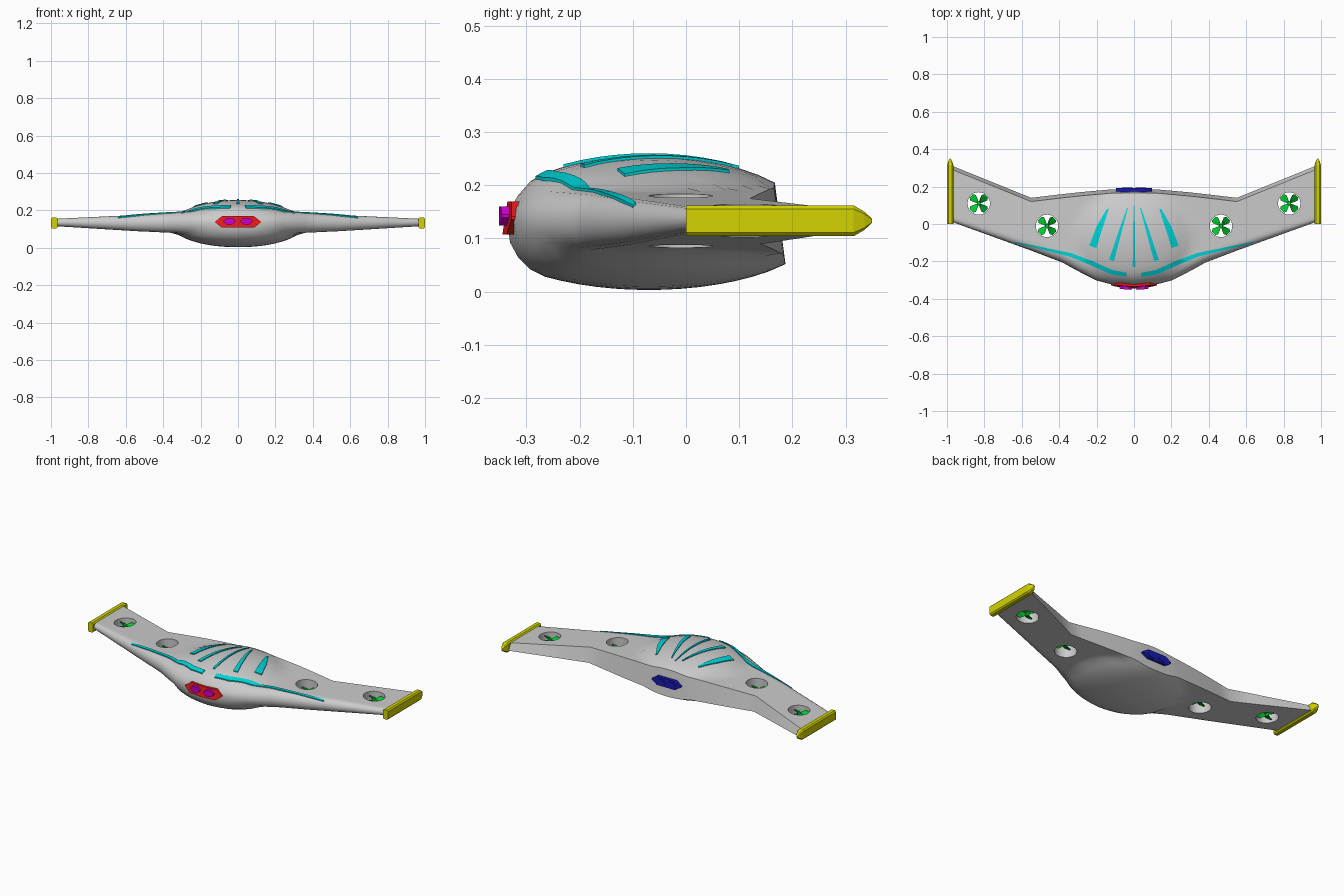
import bpy, bmesh
from math import sin, cos, pi, sqrt
from mathutils import Vector

if "Cube" in bpy.data.objects:
    bpy.data.objects.remove(bpy.data.objects["Cube"])


def material(name, rgb):
    m = bpy.data.materials.new(name)
    m.diffuse_color = (*rgb, 1)
    m.use_nodes = True
    m.node_tree.nodes["Principled BSDF"].inputs["Base Color"].default_value = m.diffuse_color
    return m


CYAN = material("cyan", (0, .65, .68))
GREEN = material("green", (0, .6, .03))
YELLOW = material("yellow", (.65, .65, 0))
RED = material("red", (.8, .01, .01))
MAGENTA = material("magenta", (.6, 0, .6))
BLUE = material("blue", (.01, .01, .45))


def loft(name, rings, mat=None, smooth=None):
    """Skin a list of closed rings and cap both ends."""
    bm = bmesh.new()
    vs = [[bm.verts.new(p) for p in r] for r in rings]
    n = len(vs[0])
    for a, b in zip(vs, vs[1:]):
        for i in range(n):
            j = (i + 1) % n
            bm.faces.new((a[i], a[j], b[j], b[i]))
    bm.faces.new(vs[0])
    bm.faces.new(vs[-1])
    bmesh.ops.recalc_face_normals(bm, faces=bm.faces)
    me = bpy.data.meshes.new(name)
    bm.to_mesh(me)
    bm.free()
    ob = bpy.data.objects.new(name, me)
    bpy.context.collection.objects.link(ob)
    if mat:
        me.materials.append(mat)
    if smooth:
        shade(ob, smooth)
    return ob


def shade(ob, angle):
    bpy.ops.object.select_all(action='DESELECT')
    ob.select_set(True)
    bpy.context.view_layer.objects.active = ob
    bpy.ops.object.shade_smooth_by_angle(angle=angle)


# Planform: x, leading y, trailing y, top z, bottom z, nose radius
PLAN = [(0, -.336, .187, .195, .07, .07), (.12, -.323, .185, .195, .07, .07),
        (.2, -.302, .178, .193, .072, .065), (.3, -.252, .169, .189, .077, .06),
        (.38, -.207, .16, .185, .081, .05), (.55, -.142, .14, .175, .089, .04),
        (.97, .01, .31, .155, .115, .025)]


def plan(x):
    x = min(abs(x), .97)
    for a, b in zip(PLAN, PLAN[1:]):
        if x <= b[0]:
            t = (x - a[0]) / (b[0] - a[0])
            return [p + (q - p) * t for p, q in zip(a, b)][1:]


def dome(x, y, rx, ry, power):
    return max(0, 1 - (x / rx) ** 2 - ((y + .07) / ry) ** 2) ** power


def surface(x, y, top=True):
    """Height of the hull's upper or lower skin."""
    yl, yt, zt, zb, r = plan(x)
    mid = (zt + zb) / 2
    t = max(0, min(1, (yl + r - y) / r))
    z = mid + ((zt if top else zb) - mid) * sqrt(1 - t * t)
    if top:
        return z + .06 * dome(x, y, .3, .25, .8)
    return z - .067 * dome(x, y, .33, .28, .7)


# Hull and wings
stations = [i * .04 for i in range(10)] + [.38, .42, .48, .55, .66, .8, .97]
stations = [-x for x in reversed(stations[1:])] + stations
rings = []
for x in stations:
    yl, yt, zt, zb, r = plan(x)
    arc = [yl + r * (1 - cos(pi / 2 * i / 4)) for i in range(5)]

    def skin(end):
        return arc + [yl + r + (end - yl - r) * i / 14 for i in range(1, 15)]
    up = [(x, y, surface(x, y)) for y in skin(yt - .02)]
    low = [(x, y, surface(x, y, False)) for y in skin(yt)]
    rings.append(up + low[:0:-1])
hull = loft("hull_and_wings", rings)

# Rotor openings
ROTORS = [(s * x, y) for s in (-1, 1) for x, y in ((.83, .11), (.465, -.01))]
for x, y in ROTORS:
    c = loft("rotor_cutter", [[(x + .06 * cos(a * pi / 16), y + .06 * sin(a * pi / 16), z)
                               for a in range(32)] for z in (-.1, .4)])
    c.hide_render = True
    mod = hull.modifiers.new("opening", 'BOOLEAN')
    mod.object = c
    mod.solver = 'EXACT'
    bpy.context.view_layer.objects.active = hull
    bpy.ops.object.modifier_apply(modifier=mod.name)
    bpy.data.objects.remove(c)
shade(hull, .6)

# Rotors: hub and four pitched blades
for x, y in ROTORS:
    loft("rotor_hub", [[(x + .01 * cos(a * pi / 6), y + .01 * sin(a * pi / 6), z)
                        for a in range(12)] for z in (.115, .15)], GREEN, .6)
    for k in range(4):
        a = pi / 4 + k * pi / 2
        u, v = Vector((cos(a), sin(a), 0)), Vector((-sin(a), cos(a), 0))
        blade = []
        for r, w, p in ((.006, .005, .008), (.025, .014, .013), (.043, .021, .013), (.056, .013, .007)):
            c = Vector((x, y, .133)) + u * r
            e = v * w + Vector((0, 0, p))
            t = Vector((0, 0, .002))
            blade.append([c - e - t, c + e - t, c + e + t, c - e + t])
        loft("rotor_blade", blade, GREEN)


# Raised trim strips that follow the upper skin
def strip(name, pts, steps=5):
    path = []
    for a, b in zip(pts, pts[1:]):
        path += [[p + (q - p) * i / steps for p, q in zip(a, b)] for i in range(steps)]
    path.append(pts[-1])
    rings = []
    for i, (x, y, w) in enumerate(path):
        a, b = path[max(i - 1, 0)], path[min(i + 1, len(path) - 1)]
        d = Vector((b[0] - a[0], b[1] - a[1])).normalized()
        l = (x - d.y * w / 2, y + d.x * w / 2)
        r = (x + d.y * w / 2, y - d.x * w / 2)
        zl, zr = surface(*l), surface(*r)
        rings.append([(*l, zl - .012), (*l, zl + .005), (*r, zr + .005), (*r, zr - .012)])
    loft(name, rings, CYAN, .5)


strip("centre_trim", [(0, -.23, .014), (0, -.07, .011), (0, .1, .005)])
for s in (-1, 1):
    strip("leading_trim", [(s * .04, -.272, .022), (s * .12, -.258, .024), (s * .23, -.208, .024),
                           (s * .34, -.165, .02), (s * .64, -.097, .006)])
    strip("inner_trim", [(s * .12, -.195, .026), (s * .08, -.06, .018), (s * .035, .085, .005)])
    strip("outer_trim", [(s * .22, -.122, .04), (s * .185, -.02, .033), (s * .14, .08, .01)])

# Wing tip bumpers
for s in (-1, 1):
    rings = []
    for y, k in ((0, 1), (.315, 1), (.335, .6), (.35, .12)):
        w, h, b = .0175 * k, .029 * k, .007 * k
        sec = [(w, h - b), (w - b, h), (b - w, h), (-w, h - b),
               (-w, b - h), (b - w, -h), (w - b, -h), (w, b - h)]
        rings.append([(s * .9825 + px, y, .133 + pz) for px, pz in sec])
    loft("wingtip_bumper", rings, YELLOW)


# Hexagonal plates on the nose and tail, curved with the hull
def plate(name, cx, cz, half, flat, height, front, depth, mat, bow=0, lean=0):
    rings = []
    for x, h in ((-half, .003), (-flat, height), (0, height), (flat, height), (half, .003)):
        f = front + bow * (cx + x) ** 2
        ring = []
        for y, z in ((f, -h), (f + lean * h, h), (f + lean * h + depth, h), (f + depth, -h)):
            ring.append((cx + x, y, cz + z))
        rings.append(ring)
    loft(name, rings, mat)


plate("nose_sensor_plate", 0, .138, .122, .085, .031, -.345, .03, RED, 1.1, .3)
plate("tail_panel", 0, .133, .095, .06, .026, .192, -.03, BLUE)
for s in (-1, 1):
    plate("nose_sensor", s * .045, .142, .032, .015, .018, -.352, .02, MAGENTA, 1.0)
    plate("tail_light", s * .035, .133, .028, .014, .016, .196, -.01, BLUE)
